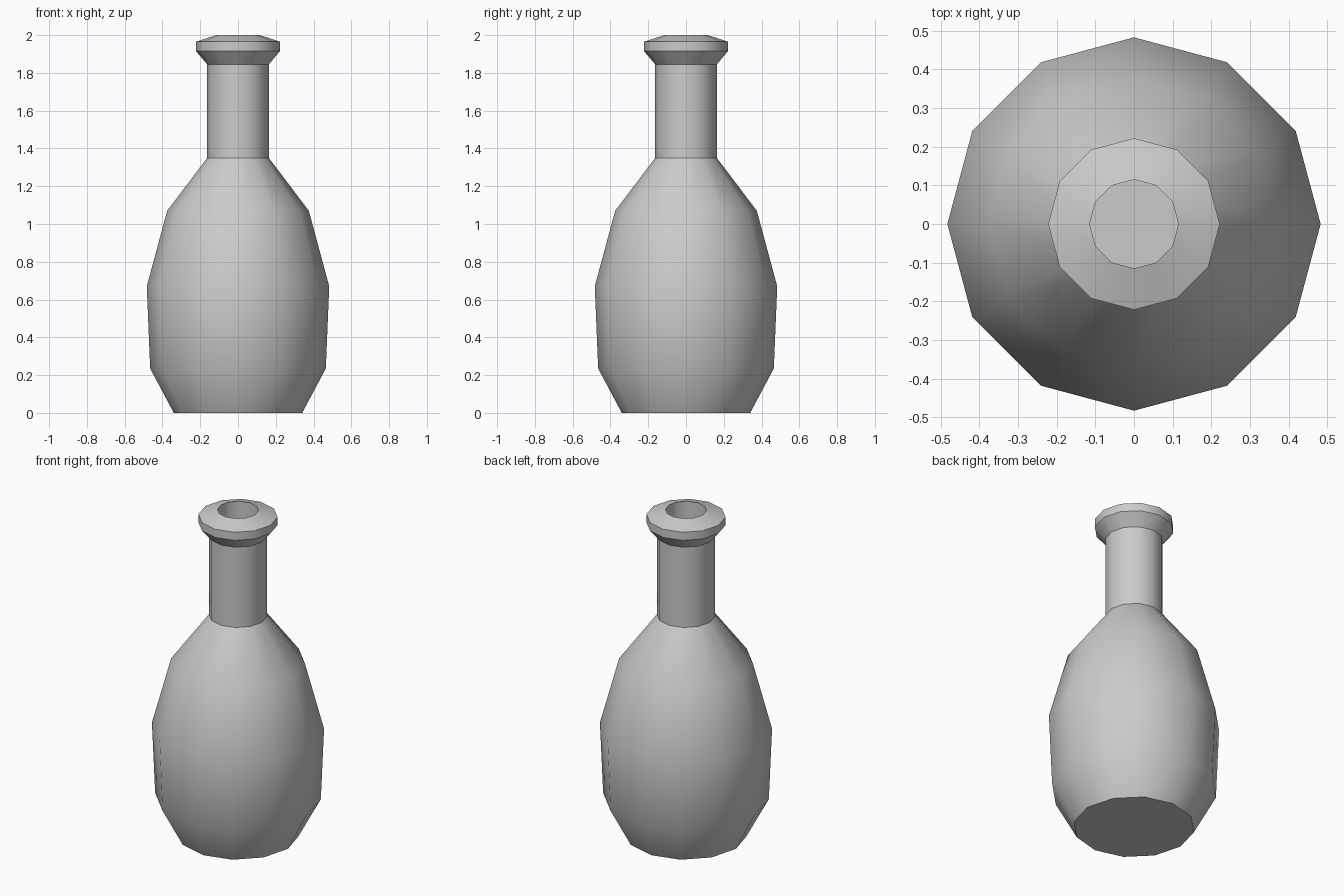
import bpy, bmesh, math

cube = bpy.data.objects.get("Cube")
if cube:
    bpy.data.objects.remove(cube, do_unlink=True)

SIDES = 12

grey = bpy.data.materials.new("plain grey")
grey.use_nodes = True
colour = (0.6, 0.6, 0.6, 1)
grey.diffuse_color = colour
grey.node_tree.nodes["Principled BSDF"].inputs["Base Color"].default_value = colour


def lathe(name, profile):
    """Spin (radius, height) pairs, capping both ends."""
    bm = bmesh.new()
    rings = []
    for radius, height in profile:
        rings.append([bm.verts.new((radius * math.cos(math.tau * i / SIDES),
                                    radius * math.sin(math.tau * i / SIDES),
                                    height)) for i in range(SIDES)])
    for low, high in zip(rings, rings[1:]):
        for i in range(SIDES):
            j = (i + 1) % SIDES
            bm.faces.new((low[i], low[j], high[j], high[i]))
    bm.faces.new(rings[0][::-1])
    bm.faces.new(rings[-1])
    mesh = bpy.data.meshes.new(name)
    bm.to_mesh(mesh)
    bm.free()
    mesh.materials.append(grey)
    obj = bpy.data.objects.new(name, mesh)
    bpy.context.collection.objects.link(obj)
    bpy.ops.object.select_all(action="DESELECT")
    obj.select_set(True)
    bpy.context.view_layer.objects.active = obj
    bpy.ops.object.shade_smooth_by_angle(angle=math.radians(30.5))
    return obj


body = [(0.34, 0), (0.465, 0.235), (0.483, 0.67), (0.375, 1.07), (0.163, 1.35)]
neck = [(0.163, 1.845)]
lip = [(0.222, 1.915), (0.222, 1.965), (0.115, 2)]
bore = [(0.115, 1.35)]  # hollow mouth running down the neck
lathe("bottle", body + neck + lip + bore)
